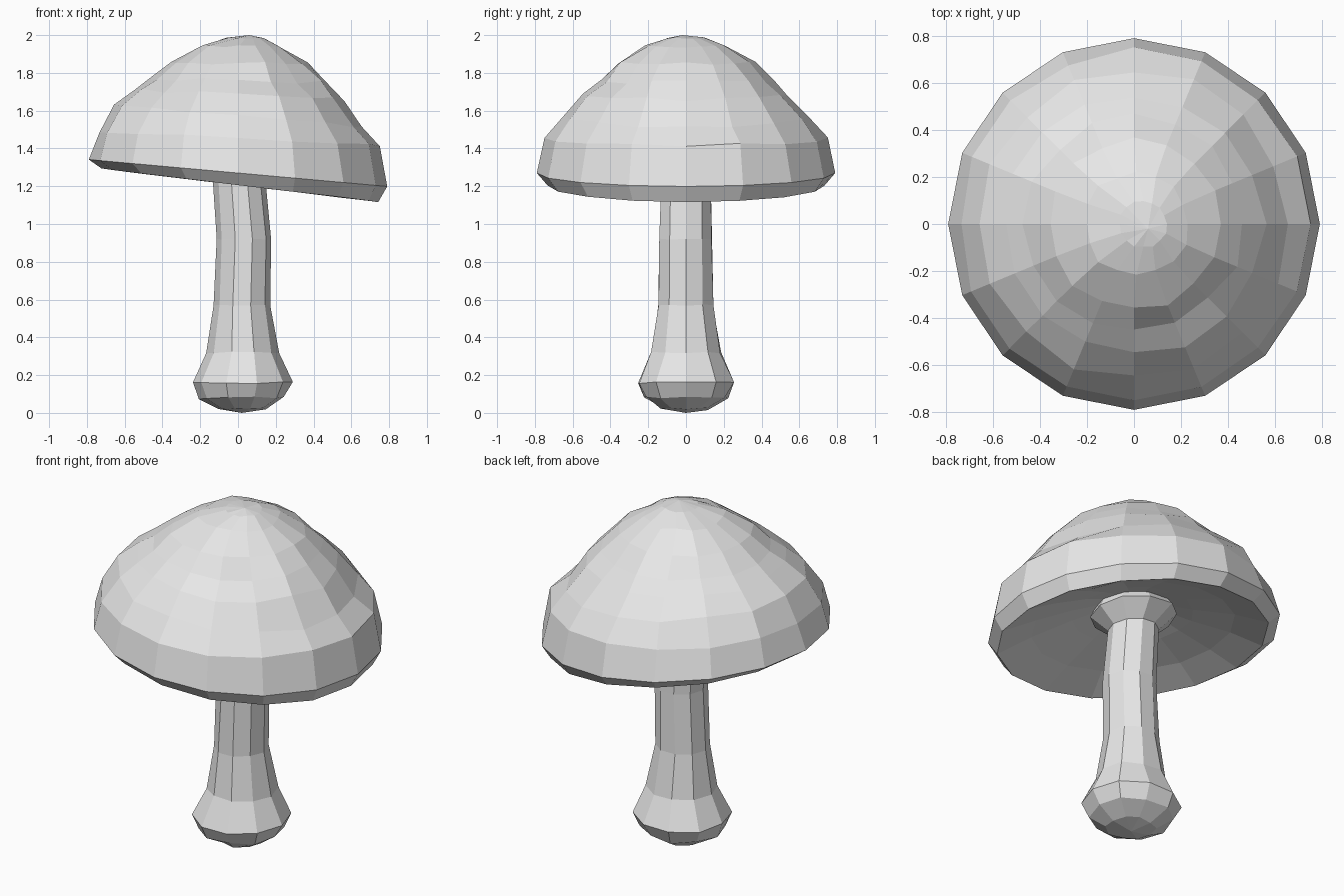
import bpy, bmesh, math, random

random.seed(4)
cube = bpy.data.objects.get("Cube")
if cube:
    bpy.data.objects.remove(cube, do_unlink=True)

grey = bpy.data.materials.new("pale_grey")
grey.use_nodes = True
colour = (0.8, 0.8, 0.8, 1)
grey.diffuse_color = colour
grey.node_tree.nodes["Principled BSDF"].inputs["Base Color"].default_value = colour


def lathe(name, rings, sides, first, last):
    """Loft hand-shaped rings (radius, height, x shift, tilt, roughness) between two poles."""
    bm = bmesh.new()
    loops = []
    for radius, height, shift, tilt, rough in rings:
        loop = []
        for i in range(sides):
            angle = math.tau * i / sides
            r = radius + random.uniform(-rough, rough)
            x, y = r * math.cos(angle), r * math.sin(angle)
            z = height - tilt * x + random.uniform(-rough, rough) * 0.6
            loop.append(bm.verts.new((x + shift, y, z)))
        loops.append(loop)
    for low, high in zip(loops, loops[1:]):
        for i in range(sides):
            j = (i + 1) % sides
            bm.faces.new((low[i], low[j], high[j], high[i]))
    for loop, pole in ((loops[0], first), (loops[-1], last)):
        tip = bm.verts.new(pole)
        for i in range(sides):
            bm.faces.new((loop[i], loop[(i + 1) % sides], tip))
    bmesh.ops.recalc_face_normals(bm, faces=bm.faces)
    mesh = bpy.data.meshes.new(name)
    bm.to_mesh(mesh)
    bm.free()
    mesh.materials.append(grey)
    obj = bpy.data.objects.new(name, mesh)
    bpy.context.collection.objects.link(obj)
    return obj


# Cap: hollow underside, tilted rim, lumpy dome
lathe("cap", [
    (0.10, 1.42, 0.01, 0.04, 0),
    (0.33, 1.35, 0.01, 0.08, 0.005),
    (0.55, 1.28, 0.01, 0.11, 0.005),
    (0.735, 1.205, 0.01, 0.12, 0.003),
    (0.79, 1.27, 0, 0.09, 0),
    (0.74, 1.455, 0, 0.05, 0.012),
    (0.655, 1.575, 0, 0.09, 0.015),
    (0.55, 1.685, 0, 0.05, 0.018),
    (0.46, 1.76, 0, 0.02, 0.018),
    (0.36, 1.85, 0, 0, 0.015),
    (0.22, 1.94, 0.01, 0, 0.012),
    (0.10, 1.985, 0.04, 0, 0.006),
], 16, (0.01, 0, 1.43), (0.06, -0.02, 2.0))

# Stem: bulbous foot, slim shaft, flared collar under the cap
lathe("stem", [
    (0.13, 0.02, 0.02, 0, 0.012),
    (0.225, 0.08, 0.02, 0, 0.012),
    (0.265, 0.16, 0.02, 0, 0.008),
    (0.19, 0.32, 0.025, 0, 0.008),
    (0.15, 0.57, 0.02, 0, 0.005),
    (0.147, 0.92, 0.03, 0, 0.005),
    (0.14, 1.26, 0.005, 0.08, 0.004),
    (0.24, 1.35, 0.005, 0.08, 0.008),
    (0.20, 1.41, 0.005, 0.05, 0),
], 10, (0.02, 0, 0.0), (0.005, 0, 1.43))
